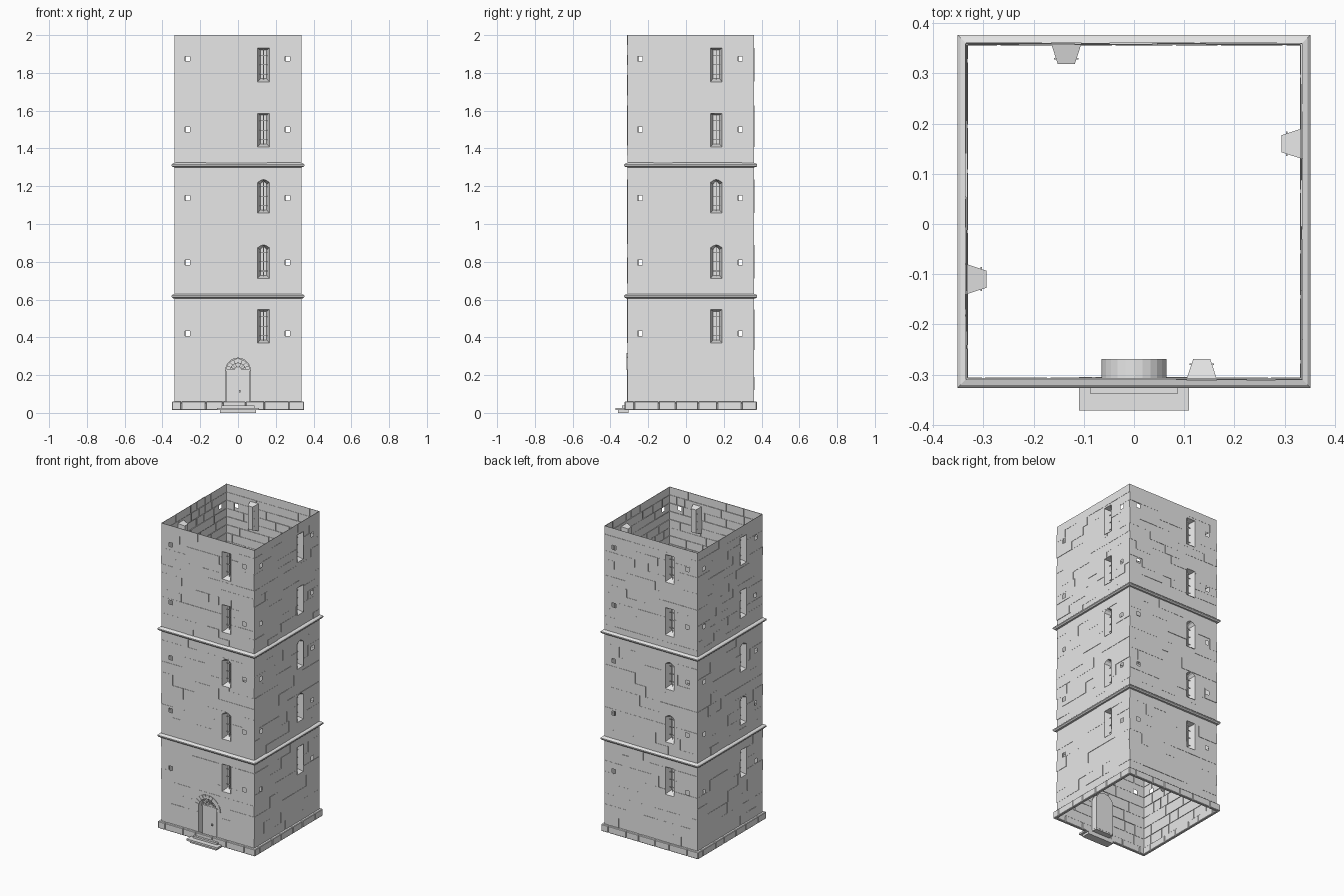
import bpy, bmesh, math, random
from mathutils import Vector

random.seed(4)
if "Cube" in bpy.data.objects:
    bpy.data.objects.remove(bpy.data.objects["Cube"], do_unlink=True)

HALF = 0.335                       # half width of the square shaft
CENTRE = (0, 0.025, 0)             # axis of the shaft

stone = bpy.data.materials.new("pale_grey_stone")
stone.use_nodes = True
stone.diffuse_color = (0.8, 0.8, 0.8, 1)
stone.node_tree.nodes["Principled BSDF"].inputs["Base Color"].default_value = (0.8, 0.8, 0.8, 1)


def pt(u, d, z):
    """Wall space: u along the wall, d outward from its face, z up."""
    return Vector((u, -HALF - d, z))


def make_mesh(name, bm):
    mesh = bpy.data.meshes.new(name)
    bm.to_mesh(mesh)
    bm.free()
    mesh.materials.append(stone)
    return mesh


def place(name, mesh, side=0):
    """side 0 front, 1 left (+x), 2 back, 3 right (-x)."""
    obj = bpy.data.objects.new(name, mesh)
    bpy.context.collection.objects.link(obj)
    obj.location = CENTRE
    obj.rotation_euler.z = side * math.pi / 2
    return obj


def prism(bm, outline, d0, d1, closed=True):
    """Extrude a (u, z) outline from depth d0 out to face d1."""
    front = [bm.verts.new(pt(u, d1, z)) for u, z in outline]
    back = [bm.verts.new(pt(u, d0, z)) for u, z in outline]
    n = len(outline)
    bm.faces.new(front)
    for i in range(n):
        j = (i + 1) % n
        bm.faces.new((front[i], back[i], back[j], front[j]))
    if closed:
        bm.faces.new(back[::-1])


def rect(u0, u1, z0, z1):
    return [(u0, z0), (u1, z0), (u1, z1), (u0, z1)]


def arc(r, z, steps, a0=0.0, a1=math.pi):
    return [(r * math.cos(a0 + (a1 - a0) * i / steps),
             z + r * math.sin(a0 + (a1 - a0) * i / steps)) for i in range(steps + 1)]


def recess(bm, outer, inner, depth):
    """Lined opening closed by a panel at its inner end."""
    o = [bm.verts.new(pt(u, 0.002, z)) for u, z in outer]
    n = [bm.verts.new(pt(u, -depth, z)) for u, z in inner]
    for i in range(len(o)):
        j = (i + 1) % len(o)
        bm.faces.new((o[i], o[j], n[j], n[i]))
    bm.faces.new(n)


def cut_hole(bm, poly):
    """Slice the stones along a convex outline and remove what is inside."""
    us, zs = [p[0] for p in poly], [p[1] for p in poly]

    def near(f):
        fu, fz = [v.co.x for v in f.verts], [v.co.z for v in f.verts]
        return (min(fu) < max(us) and max(fu) > min(us)
                and min(fz) < max(zs) and max(fz) > min(zs))

    edges = [(a, b) for a, b in zip(poly, poly[1:] + poly[:1])]
    for a, b in edges:
        faces = [f for f in bm.faces if near(f)]
        geom = set(faces)
        for f in faces:
            geom.update(f.edges)
            geom.update(f.verts)
        normal = Vector((b[1] - a[1], 0, a[0] - b[0])).normalized()
        bmesh.ops.bisect_plane(bm, geom=list(geom), dist=1e-6,
                               plane_co=pt(a[0], 0, a[1]), plane_no=normal)

    def inside(c):
        return all((b[0] - a[0]) * (c.z - a[1]) - (b[1] - a[1]) * (c.x - a[0]) > -1e-7
                   for a, b in edges)

    doomed = [f for f in bm.faces if inside(f.calc_center_median())]
    bmesh.ops.delete(bm, geom=doomed, context='FACES')


# Outlines of the openings
WIN_U, WIN_H = 0.135, 0.178
windows = [(0.37, False), (0.712, True), (1.058, True), (1.408, False), (1.753, False)]
hole_heights = [0.42, 0.797, 1.138, 1.5, 1.875]


def window_outline(z, arched, half, low, high):
    z0, z1 = z + low, z + WIN_H - high
    if not arched:
        return rect(WIN_U - half, WIN_U + half, z0, z1)
    return [(WIN_U - half, z0), (WIN_U + half, z0), (WIN_U + half, z1 - 0.016),
            (WIN_U + half * 0.5, z1 - 0.005), (WIN_U, z1),
            (WIN_U - half * 0.5, z1 - 0.005), (WIN_U - half, z1 - 0.016)]


DOOR_R, SPRING = 0.065, 0.225
door_outline = [(-DOOR_R, 0.035), (DOOR_R, 0.035)] + arc(DOOR_R, SPRING, 12)

# Walls: courses of shallow stones, cut through for the openings
courses = [(0.05, 0.615, 8), (0.615, 1.31, 10), (1.31, 2.0, 13)]
for side, label in enumerate(("front", "left", "back", "right")):
    bm = bmesh.new()
    for z0, z1, rows in courses:
        step = (z1 - z0) / rows
        for r in range(rows):
            u = -HALF
            while u < HALF:
                end = u + random.uniform(0.05, 0.17)
                if end > HALF - 0.04:
                    end = HALF
                prism(bm, rect(u, end, z0 + r * step, z0 + (r + 1) * step),
                      -0.003, random.uniform(-0.002, 0.0015), closed=False)
                u = end
    for z, arched in windows:
        cut_hole(bm, window_outline(z, arched, 0.031, 0, 0))
    for z in hole_heights:
        for u in (-0.268, 0.262):
            cut_hole(bm, rect(u - 0.013, u + 0.013, z - 0.013, z + 0.013))
    if side == 0:
        cut_hole(bm, door_outline)
    place(label + "_wall", make_mesh(label + "_wall", bm), side)

# Windows: splayed embrasures with glazing bars, repeated on every side
for n, (z, arched) in enumerate(windows):
    bm = bmesh.new()
    recess(bm, window_outline(z, arched, 0.031, 0, 0),
           window_outline(z, arched, 0.017, 0.016, 0.01), 0.041)
    prism(bm, rect(WIN_U - 0.002, WIN_U + 0.002, z + 0.012, z + WIN_H - 0.008), -0.032, -0.029)
    for t in (0.22, 0.5, 0.78):
        zb = z + WIN_H * t
        prism(bm, rect(WIN_U - 0.024, WIN_U + 0.024, zb - 0.0015, zb + 0.0015), -0.032, -0.029)
    mesh = make_mesh("window", bm)
    for side in range(4):
        place("window_level_%d_side_%d" % (n + 1, side + 1), mesh, side)

# Plinth: a ring of separate blocks
bm = bmesh.new()
u = -0.35
for width in (0.05, 0.13, 0.09, 0.12, 0.1, 0.13, 0.08):
    prism(bm, rect(u + 0.0008, u + width - 0.0008, 0.015, 0.06), -0.004, 0.015)
    u += width
bmesh.ops.bevel(bm, geom=list(bm.edges), offset=0.003, segments=1, affect='EDGES')
plinth = make_mesh("plinth", bm)
for side in range(4):
    place("plinth_side_%d" % (side + 1), plinth, side)

# String courses: a moulded profile swept round the square
for name, z in (("lower_string_course", 0.618), ("upper_string_course", 1.312)):
    bm = bmesh.new()
    profile = [(-0.003, -0.012), (0.01, -0.011), (0.017, -0.004), (0.017, 0.003),
               (0.011, 0.009), (-0.003, 0.013)]
    rings = []
    for sx, sy in ((-1, -1), (1, -1), (1, 1), (-1, 1)):
        rings.append([bm.verts.new((sx * (HALF + d), sy * (HALF + d), z + h)) for d, h in profile])
    for a, b in zip(rings, rings[1:] + rings[:1]):
        for i in range(len(profile) - 1):
            bm.faces.new((a[i], b[i], b[i + 1], a[i + 1]))
    place(name, make_mesh(name, bm))

# Doorway: barrel recess, door leaf and handle
bm = bmesh.new()
recess(bm, door_outline, door_outline, 0.041)
place("doorway", make_mesh("doorway", bm))
bm = bmesh.new()
prism(bm, rect(-0.063, 0.063, 0.037, SPRING), -0.041, -0.033)
prism(bm, rect(-0.065, 0.065, SPRING - 0.003, SPRING + 0.005), -0.041, -0.028)
prism(bm, rect(0.006, 0.014, 0.109, 0.12), -0.034, -0.024)
place("door", make_mesh("door", bm))

# Fanlight: hub, ring and radial bars above the door
bm = bmesh.new()
prism(bm, arc(0.02, SPRING, 8), -0.041, -0.03)
for r0, r1 in ((0.038, 0.041), (0.06, 0.065)):
    for i in range(12):
        a0, a1 = math.pi * i / 12, math.pi * (i + 1) / 12
        prism(bm, arc(r1, SPRING, 1, a0, a1) + arc(r0, SPRING, 1, a1, a0), -0.041, -0.032)
for i in range(1, 8):
    a = math.pi * i / 8
    prism(bm, arc(0.063, SPRING, 1, a - 0.02, a + 0.02)
          + arc(0.018, SPRING, 1, a + 0.07, a - 0.07), -0.041, -0.031)
place("fanlight", make_mesh("fanlight", bm))

# Arch: wedge stones around the fanlight
bm = bmesh.new()
for i in range(11):
    a0, a1 = math.pi * i / 11 + 0.012, math.pi * (i + 1) / 11 - 0.012
    prism(bm, arc(0.092, SPRING, 2, a0, a1) + arc(DOOR_R, SPRING, 2, a1, a0), -0.003, 0.004)
place("door_arch", make_mesh("door_arch", bm))

# Steps: footing, overhanging tread and threshold
bm = bmesh.new()
prism(bm, rect(-0.095, 0.095, 0, 0.015), -0.005, 0.05)
prism(bm, rect(-0.11, 0.11, 0.014, 0.026), -0.005, 0.062)
prism(bm, rect(-0.087, 0.087, 0.026, 0.038), -0.002, 0.029)
prism(bm, rect(-0.064, 0.064, 0.026, 0.037), -0.04, 0.0)
place("door_steps", make_mesh("door_steps", bm))
